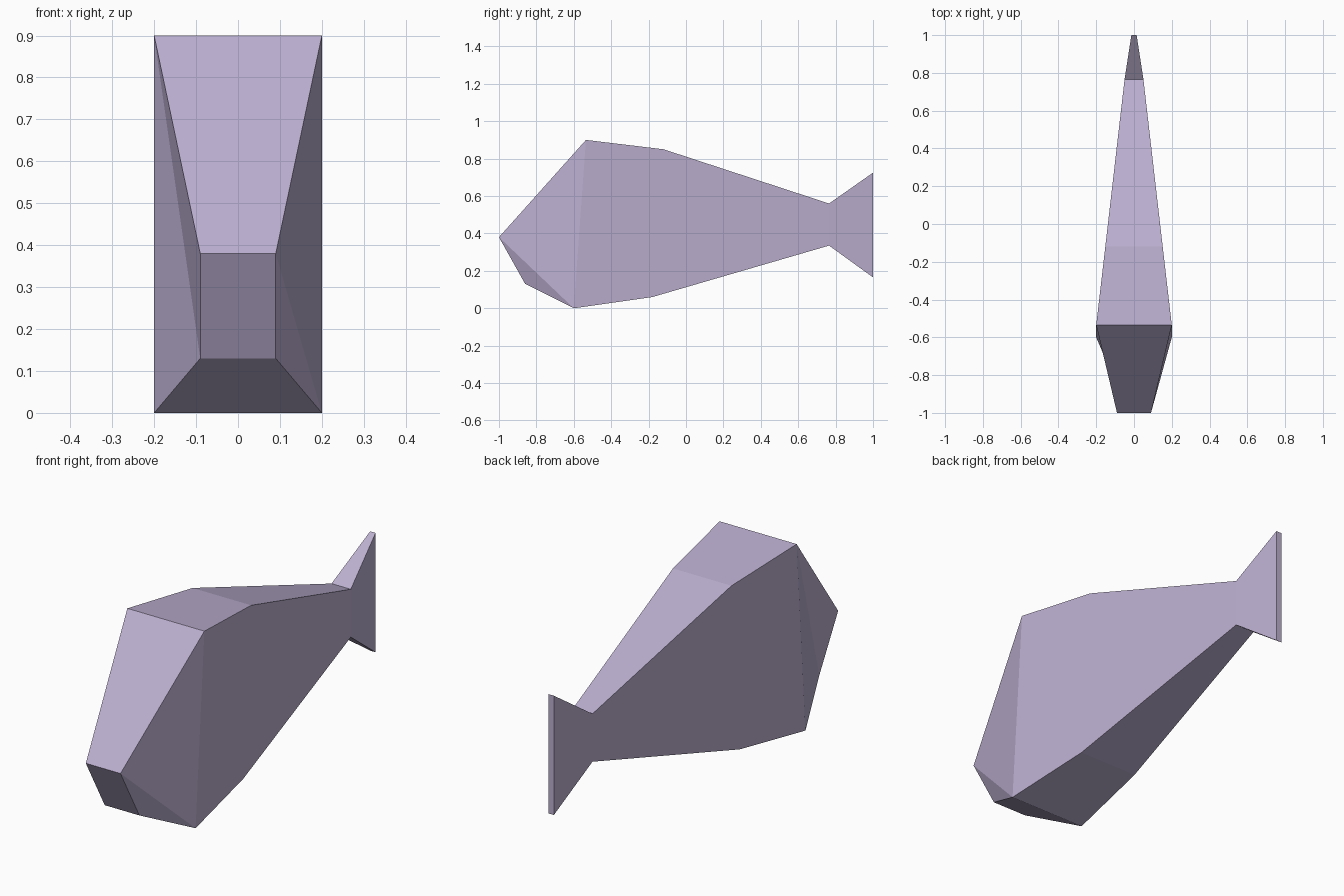
import bpy, bmesh

if "Cube" in bpy.data.objects:
    bpy.data.objects.remove(bpy.data.objects["Cube"])

# One flat colour
mat = bpy.data.materials.new("pale lavender")
mat.diffuse_color = (0.50, 0.43, 0.63, 1)
mat.use_nodes = True
mat.node_tree.nodes["Principled BSDF"].inputs["Base Color"].default_value = mat.diffuse_color

# Body stations, nose to tail: (top y, top z, top half width, bottom y, bottom z, bottom half width)
stations = [
    (-1.0, 0.38, 0.09, -0.86, 0.13, 0.09),
    (-0.535, 0.90, 0.20, -0.60, 0.0, 0.20),
    (-0.12, 0.85, 0.152, -0.18, 0.06, 0.154),
    (0.765, 0.56, 0.05, 0.765, 0.335, 0.05),
    (1.0, 0.725, 0.014, 1.0, 0.165, 0.014),
]

bm = bmesh.new()
rings = []
for ty, tz, tw, by, bz, bw in stations:
    rings.append([bm.verts.new(p) for p in
                  ((-tw, ty, tz), (tw, ty, tz), (bw, by, bz), (-bw, by, bz))])

# Skin between stations, then snout and tail-fin ends
for a, b in zip(rings, rings[1:]):
    for i in range(4):
        j = (i + 1) % 4
        bm.faces.new((a[i], a[j], b[j], b[i]))
bm.faces.new(rings[0])
bm.faces.new(rings[-1][::-1])

# Creases across the slightly bent cheeks
nose, brow = rings[0], rings[1]
bmesh.ops.connect_verts(bm, verts=[nose[1], brow[2]])
bmesh.ops.connect_verts(bm, verts=[nose[3], brow[0]])
bmesh.ops.recalc_face_normals(bm, faces=bm.faces[:])

mesh = bpy.data.meshes.new("fish_body")
bm.to_mesh(mesh)
bm.free()
mesh.materials.append(mat)
bpy.context.collection.objects.link(bpy.data.objects.new("fish_body", mesh))
